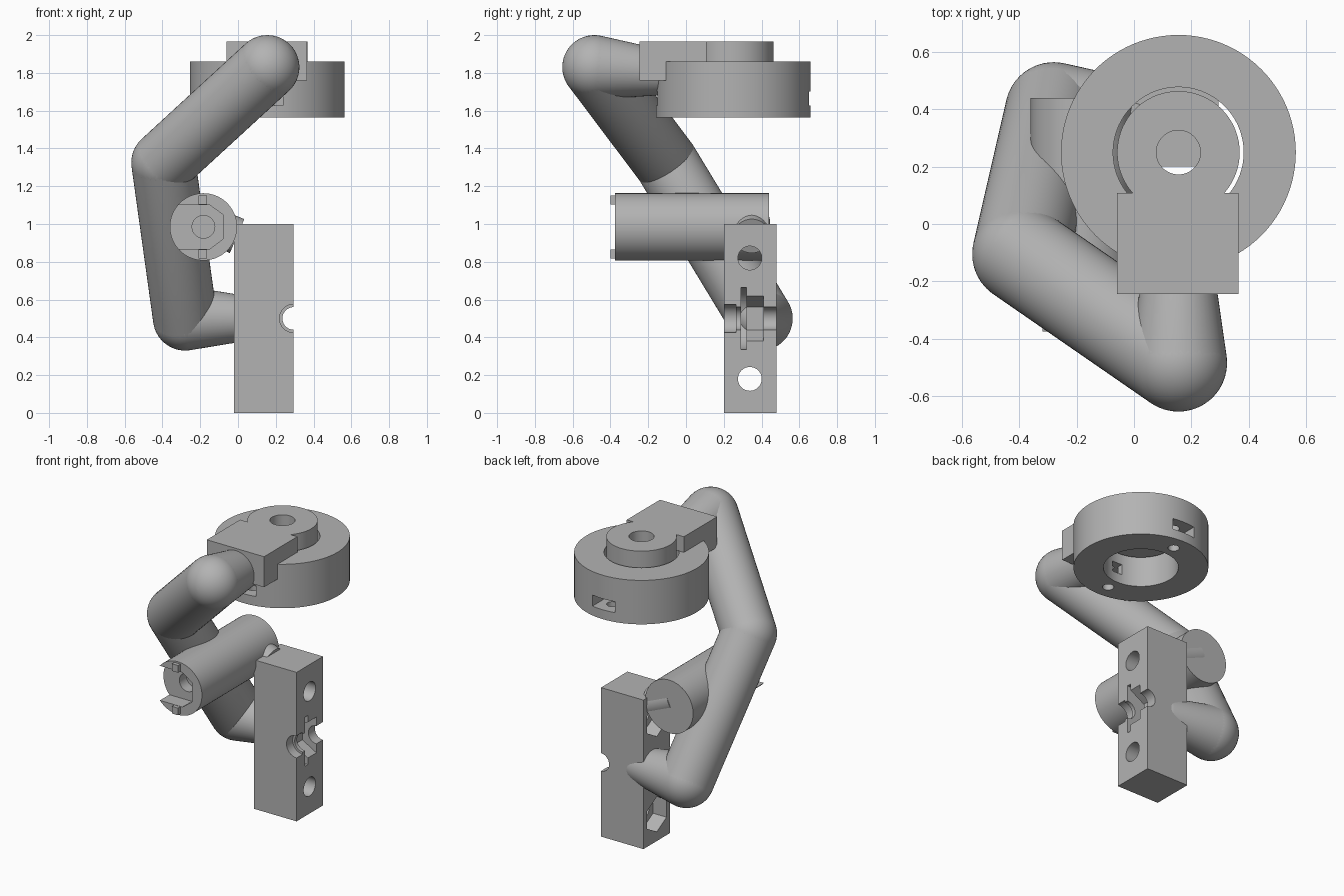
import bpy, bmesh, math
from mathutils import Vector

cube = bpy.data.objects.get("Cube")
if cube:
    bpy.data.objects.remove(cube, do_unlink=True)

grey = bpy.data.materials.new("plain grey")
grey.diffuse_color = (0.45, 0.45, 0.45, 1)
grey.use_nodes = True
grey.node_tree.nodes["Principled BSDF"].inputs["Base Color"].default_value = (0.45, 0.45, 0.45, 1)


def finish(name, bm):
    bmesh.ops.recalc_face_normals(bm, faces=bm.faces)
    mesh = bpy.data.meshes.new(name)
    bm.to_mesh(mesh)
    bm.free()
    mesh.materials.append(grey)
    ob = bpy.data.objects.new(name, mesh)
    bpy.context.collection.objects.link(ob)
    return ob


def lathe(name, a, b, profile, sides):
    """Rings of (distance, radius) along the axis from a to b, capped."""
    a, b = Vector(a), Vector(b)
    turn = (b - a).to_track_quat('Z', 'Y')
    bm = bmesh.new()
    rings = []
    for d, r in profile:
        ring = []
        for i in range(sides):
            t = math.pi / 2 + math.tau * i / sides
            ring.append(bm.verts.new(a + turn @ Vector((r * math.cos(t), r * math.sin(t), d))))
        rings.append(ring)
    for low, high in zip(rings, rings[1:]):
        for i in range(sides):
            j = (i + 1) % sides
            bm.faces.new((low[i], low[j], high[j], high[i]))
    bm.faces.new(rings[0])
    bm.faces.new(rings[-1])
    return finish(name, bm)


def rod(name, a, b, r, sides=64):
    length = (Vector(b) - Vector(a)).length
    return lathe(name, a, b, [(0, r), (length, r)], sides)


def limb(name, a, b, ra, rb):
    """Two balls joined by a tangent cone."""
    d = (Vector(b) - Vector(a)).length
    lean = math.asin((ra - rb) / d)
    n = 12
    end = math.pi / 2 - 0.02
    prof = []
    for i in range(n + 1):
        t = -end + (lean + end) * i / n
        prof.append((ra * math.sin(t), ra * math.cos(t)))
    for i in range(n + 1):
        t = lean + (end - lean) * i / n
        prof.append((d + rb * math.sin(t), rb * math.cos(t)))
    return lathe(name, a, b, prof, 48)


def box(name, x, y, z):
    bm = bmesh.new()
    bmesh.ops.create_cube(bm, size=1)
    for v in bm.verts:
        v.co = [(lo + hi) / 2 + c * (hi - lo) for c, (lo, hi) in zip(v.co, (x, y, z))]
    return finish(name, bm)


def prism_y(name, outline, y0, y1):
    """Outline of (x, z) points extruded along y."""
    bm = bmesh.new()
    face = bm.faces.new([bm.verts.new((x, y0, z)) for x, z in outline])
    out = bmesh.ops.extrude_face_region(bm, geom=[face])["geom"]
    for v in out:
        if isinstance(v, bmesh.types.BMVert):
            v.co.y = y1
    return finish(name, bm)


def combine(ob, tools, mode='DIFFERENCE'):
    for tool in tools:
        mod = ob.modifiers.new("cut", 'BOOLEAN')
        mod.operation, mod.object, mod.solver = mode, tool, 'EXACT'
        bpy.context.view_layer.update()
        ev = ob.evaluated_get(bpy.context.evaluated_depsgraph_get())
        mesh = bpy.data.meshes.new_from_object(ev)
        ob.modifiers.clear()
        ob.data = mesh
        bpy.data.objects.remove(tool, do_unlink=True)


parts = []

# Upright clamp block with bolt holes, nut pockets and a stepped side notch
block = box("clamp_block", (-0.02, 0.295), (0.2, 0.48), (0, 1))
cuts = []
for z in (0.18, 0.82):
    cuts.append(rod("hole", (-0.1, 0.338, z), (0.4, 0.338, z), 0.063, 40))
    cuts.append(rod("pocket", (-0.1, 0.338, z), (0.08, 0.338, z), 0.118, 6))
for y0, y1, r, sides in ((0.1, 0.6, 0.06, 40), (0.1, 0.265, 0.075, 40),
                         (0.29, 0.32, 0.165, 48), (0.315, 0.41, 0.12, 6)):
    cuts.append(rod("notch", (0.295, y0, 0.5), (0.295, y1, 0.5), r, sides))
combine(block, cuts)
parts.append(block)

# Bent arm made of round limbs
shoulder = (0.155, -0.485, 1.83)
elbow = (-0.395, -0.105, 1.325)
wrist = (-0.28, 0.395, 0.5)
R = 0.17
parts.append(limb("upper_limb", shoulder, elbow, R, R))
parts.append(limb("lower_limb", elbow, wrist, R, R))
parts.append(limb("block_limb", wrist, (0.06, 0.375, 0.5), R, 0.115))
parts.append(limb("neck_limb", shoulder, (0.155, -0.17, 1.805), R, 0.125))

# Horizontal barrel with a side-loading nut slot in its front end
bx, bz = -0.183, 0.985
barrel = rod("barrel", (bx, -0.375, bz), (bx, 0.44, bz), 0.178)
slot = [(-0.5, 1.1), (-0.15, 1.1), (-0.08, 1.05), (-0.08, 0.92), (-0.15, 0.868), (-0.5, 0.868)]
combine(barrel, [prism_y("slot", slot, -0.5, -0.275),
                 rod("bore", (bx, -0.4, bz), (bx, -0.2, bz), 0.06, 40)])
parts.append(barrel)
for name, z in (("upper_tab", 1.128), ("lower_tab", 0.842)):
    parts.append(box(name, (-0.21, -0.165), (-0.4, -0.36), (z - 0.024, z + 0.024)))

# Peg joining the barrel to the block
parts.append(rod("barrel_peg", (-0.18, 0.348, 1.01), (-0.005, 0.348, 0.936), 0.0975, 48))

# Large ring with nut slots and screw holes front and back
cx, cy = 0.155, 0.25
ring = rod("ring", (cx, cy, 1.565), (cx, cy, 1.86), 0.41, 96)
cuts = [rod("bore", (cx, cy, 1.4), (cx, cy, 2), 0.228, 72),
        box("inner_slot", (cx - 0.038, cx + 0.038), (-0.3, 0.8), (1.63, 1.70))]
for s in (-1, 1):
    ys = sorted((cy + s * 0.26, cy + s * 0.5))
    cuts.append(box("nut_slot", (cx - 0.083, cx + 0.083), ys, (1.628, 1.702)))
    y = cy + s * 0.31
    cuts.append(rod("screw", (cx, y, 1.5), (cx, y, 1.77), 0.035, 32))
combine(ring, cuts)
parts.append(ring)

# Top plate: drilled disc, flat bridge and front lip
plate = rod("top_plate", (cx, cy, 1.76), (cx, cy, 1.965), 0.214, 72)
combine(plate, [box("bridge", (-0.06, 0.365), (-0.245, 0.108), (1.86, 1.965)),
                box("lip", (-0.06, 0.365), (-0.245, -0.105), (1.76, 1.965))], 'UNION')
combine(plate, [rod("hole", (cx, cy, 1.6), (cx, cy, 2.1), 0.077, 48)])
parts.append(plate)

# Smooth the round surfaces, keep the edges sharp
bpy.ops.object.select_all(action='DESELECT')
for ob in parts:
    ob.select_set(True)
bpy.context.view_layer.objects.active = parts[0]
bpy.ops.object.shade_smooth_by_angle(angle=math.radians(30))
